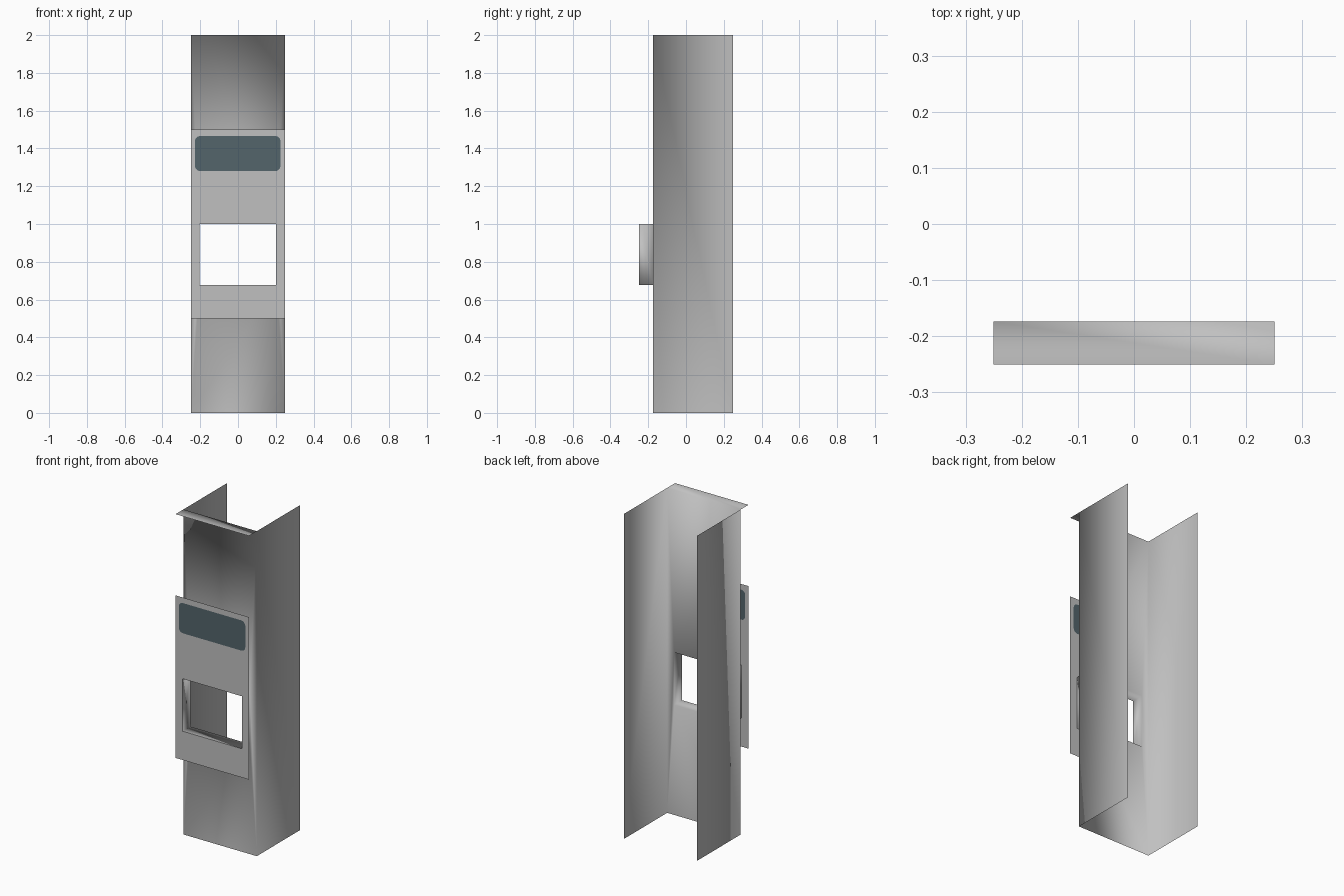
import bpy, bmesh, math
from mathutils import Vector

if "Cube" in bpy.data.objects:
    bpy.data.objects.remove(bpy.data.objects["Cube"])

W, FRONT, WALL, BACK = 0.25, -0.25, -0.174, 0.248
HOLE = (-0.203, 0.202, 0.677, 1.0)


def material(name, rgb):
    m = bpy.data.materials.new(name)
    m.diffuse_color = (*rgb, 1)
    m.use_nodes = True
    m.node_tree.nodes["Principled BSDF"].inputs["Base Color"].default_value = m.diffuse_color
    return m


steel = material("light grey metal", (0.53, 0.53, 0.53))
slate = material("dark slate", (0.088, 0.128, 0.148))


def rect(x0, x1, z0, z1):
    return [(x0, z0), (x1, z0), (x1, z1), (x0, z1)]


def rounded_rect(x0, x1, z0, z1, r, seg=4):
    pts = []
    for i, (cx, cz) in enumerate(rect(x0 + r, x1 - r, z0 + r, z1 - r)):
        for k in range(seg + 1):
            a = math.pi * (1 + i / 2 + k / seg / 2)
            pts.append((cx + r * math.cos(a), cz + r * math.sin(a)))
    return pts


def loop(bm, pts, y):
    vs = [bm.verts.new((x, y, z)) for x, z in pts]
    return vs, [bm.edges.new((vs[i], vs[(i + 1) % len(vs)])) for i in range(len(vs))]


def extrude(bm, edges, offset):
    out = bmesh.ops.extrude_edge_only(bm, edges=edges)["geom"]
    bmesh.ops.translate(bm, vec=Vector(offset),
                        verts=[v for v in out if isinstance(v, bmesh.types.BMVert)])


def finish(bm, name, mats, smooth):
    bmesh.ops.recalc_face_normals(bm, faces=bm.faces)
    bm.normal_update()
    # front sheet must face -y
    if sum(f.normal.y * f.calc_area() for f in bm.faces) > 0:
        bmesh.ops.reverse_faces(bm, faces=bm.faces)
    for f in bm.faces:
        f.smooth = smooth
    me = bpy.data.meshes.new(name)
    bm.to_mesh(me)
    bm.free()
    for m in mats:
        me.materials.append(m)
    bpy.context.collection.objects.link(bpy.data.objects.new(name, me))


# Folded sheet housing: front wall with opening, side walls, top lip, opening sleeve
bm = bmesh.new()
_, outer = loop(bm, rect(-W, W, 0, 2), WALL)
_, hole = loop(bm, rect(*HOLE), WALL)
bmesh.ops.triangle_fill(bm, edges=outer + hole, use_beauty=True, normal=(0, -1, 0))
extrude(bm, [outer[1]], (0, BACK - WALL, 0))
extrude(bm, [outer[3]], (0, BACK - WALL, 0))
extrude(bm, [outer[2]], (0, FRONT - WALL, 0))
extrude(bm, hole, (0, FRONT - WALL, 0))
finish(bm, "housing", [steel], True)

# Front panel with opening and a painted rounded sign area
bm = bmesh.new()
_, outer = loop(bm, rect(-W, W, 0.5, 1.5), FRONT)
_, hole = loop(bm, rect(*HOLE), FRONT)
sign, sign_edges = loop(bm, rounded_rect(-0.228, 0.225, 1.28, 1.466, 0.028), FRONT)
bmesh.ops.triangle_fill(bm, edges=outer + hole + sign_edges, use_beauty=True,
                        normal=(0, -1, 0))
bm.faces.new(sign).material_index = 1
finish(bm, "front_panel", [steel, slate], False)
